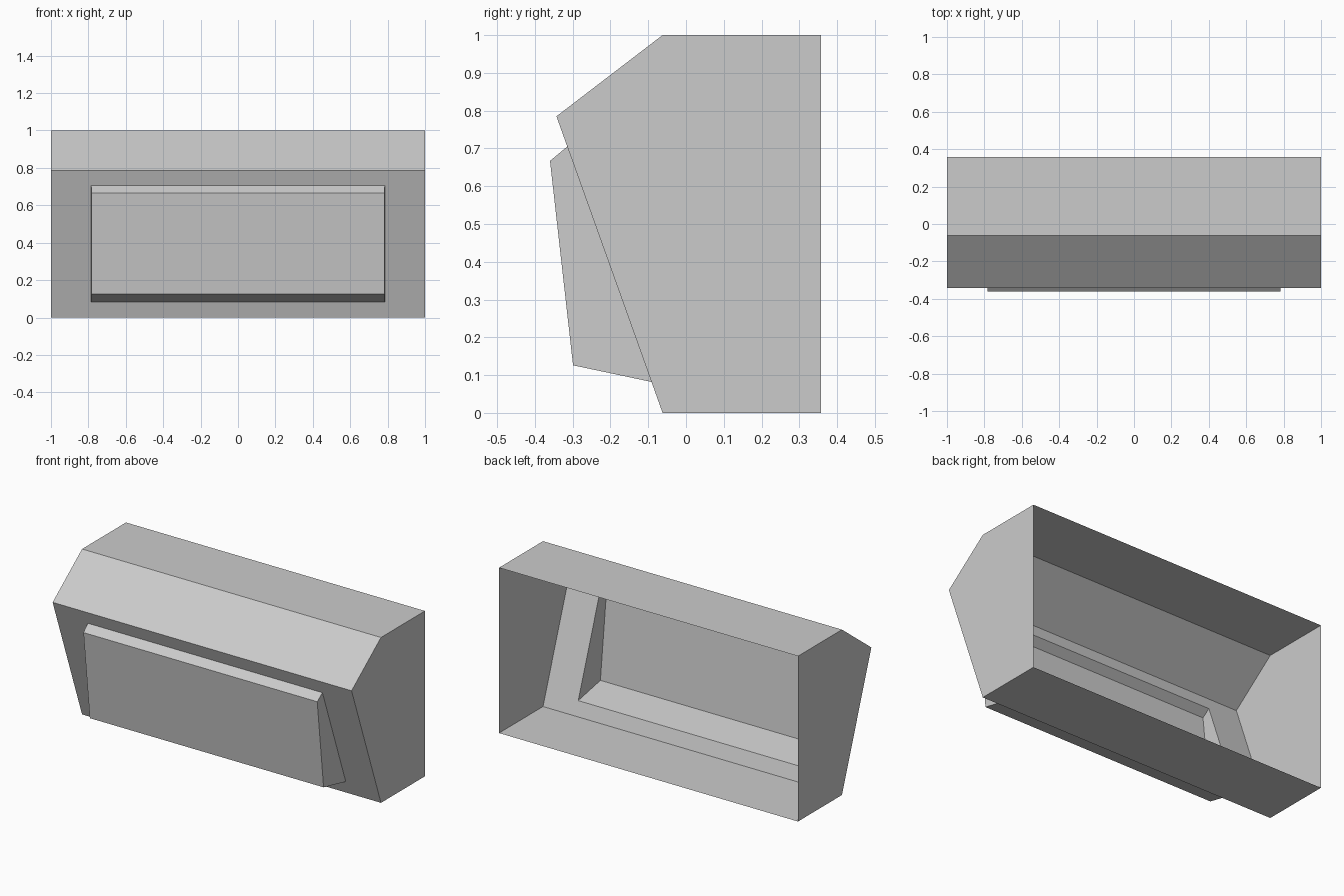
import bpy
import bmesh

cube = bpy.data.objects.get("Cube")
if cube:
    bpy.data.objects.remove(cube, do_unlink=True)

grey = bpy.data.materials.new("light_grey")
grey.use_nodes = True
colour = (0.6, 0.6, 0.6, 1)
grey.diffuse_color = colour
grey.node_tree.nodes["Principled BSDF"].inputs["Base Color"].default_value = colour


def ring(bm, half_width, top, bottom):
    """Rectangle of four verts between two (y, z) points."""
    return [bm.verts.new((x, y, z)) for x, (y, z) in
            ((-half_width, bottom), (half_width, bottom),
             (half_width, top), (-half_width, top))]


def bridge(bm, outer, inner):
    """Join two four-vert rings with a band of quads."""
    for i in range(4):
        j = (i + 1) % 4
        bm.faces.new((outer[i], outer[j], inner[j], inner[i]))


def finish(bm, name):
    mesh = bpy.data.meshes.new(name)
    bm.normal_update()
    bm.to_mesh(mesh)
    bm.free()
    mesh.materials.append(grey)
    obj = bpy.data.objects.new(name, mesh)
    bpy.context.collection.objects.link(obj)
    return obj


# Corners of the side profile, as (y, z)
BROW, FOOT = (-0.343, 0.785), (-0.062, 0.0)
hole_top, hole_bottom = [
    (FOOT[0] + (BROW[0] - FOOT[0]) * z / BROW[1], z) for z in (0.705, 0.082)]

# Hollow casing, open at the back, with an opening in its sloping front
bm = bmesh.new()
back = ring(bm, 1, (0.358, 1), (0.358, 0))
middle = ring(bm, 1, (-0.062, 1), FOOT)
brow = [bm.verts.new((x, *BROW)) for x in (1, -1)]
hole = ring(bm, 0.785, hole_top, hole_bottom)
bridge(bm, back, middle)
bm.faces.new((middle[3], middle[2], brow[0], brow[1]))
bm.faces.new((middle[2], middle[1], brow[0]))
bm.faces.new((middle[0], middle[3], brow[1]))
bridge(bm, [middle[0], middle[1], brow[0], brow[1]], hole)
# Merge each flat end into one face
bmesh.ops.dissolve_limit(bm, angle_limit=0.001, verts=bm.verts[:],
                         edges=[e for e in bm.edges
                                if all(abs(v.co.x) == 1 for v in e.verts)])
finish(bm, "casing")

# Raised front panel, hollow behind
bm = bmesh.new()
base = ring(bm, 0.785, hole_top, hole_bottom)
front = ring(bm, 0.782, (-0.36, 0.667), (-0.299, 0.126))
bridge(bm, base, front)
bm.faces.new(front)
finish(bm, "front_panel")
